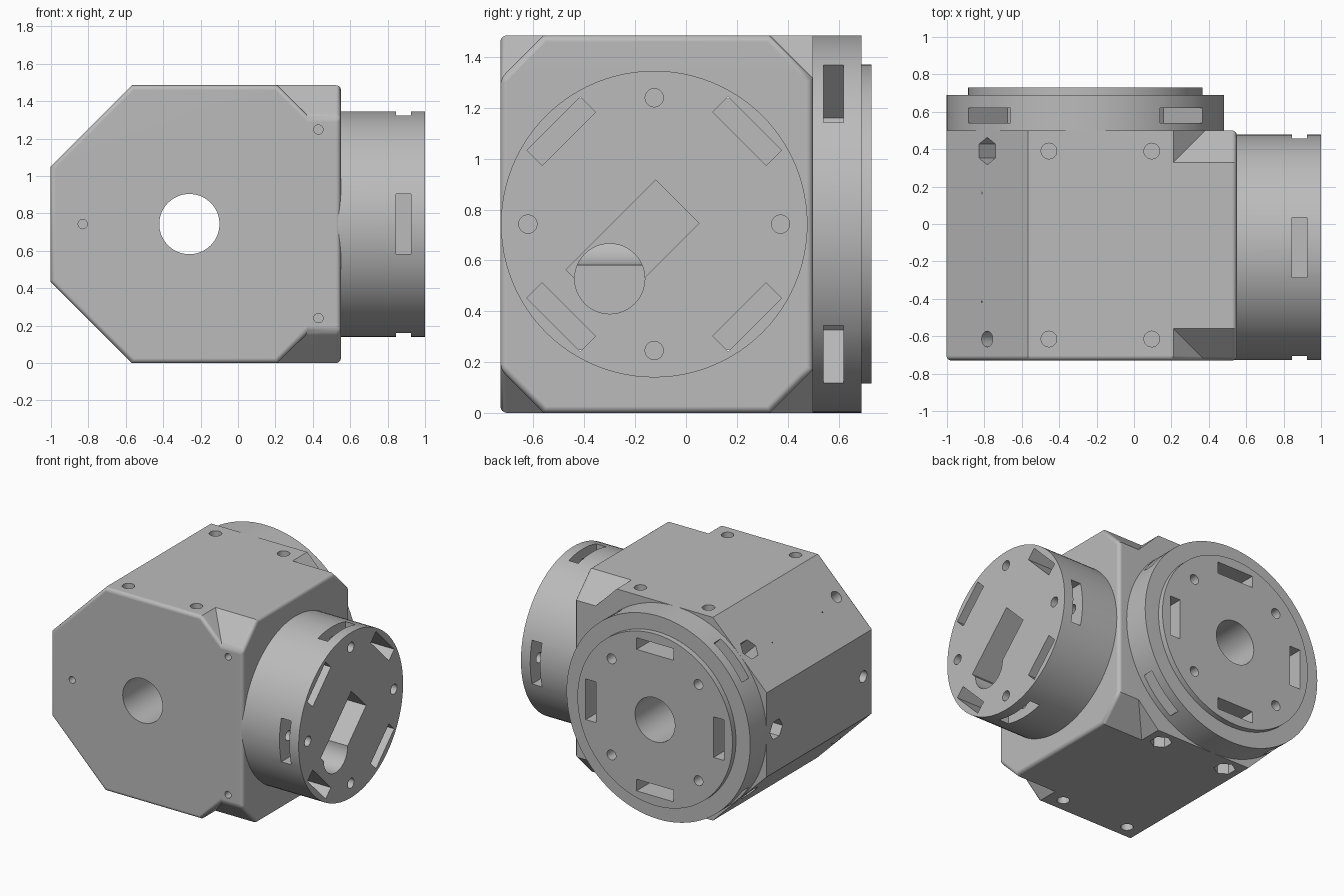
import bpy, bmesh, math
from mathutils import Matrix, Vector

if "Cube" in bpy.data.objects:
    bpy.data.objects.remove(bpy.data.objects["Cube"])

grey = bpy.data.materials.new("matte grey")
grey.use_nodes = True
grey.diffuse_color = (0.5, 0.5, 0.5, 1)
grey.node_tree.nodes["Principled BSDF"].inputs["Base Color"].default_value = (0.5, 0.5, 0.5, 1)

CX, CZ, R = -0.26, 0.7425, 0.7425      # octagon centre and inner radius
FRONT, BACK, SIDE = -0.73, 0.50, 0.55  # housing limits
HUB_Y = -0.125
cutters = bpy.data.collections.new("cutters")
bpy.context.scene.collection.children.link(cutters)


def add_object(name, bm, cutter=False):
    bmesh.ops.recalc_face_normals(bm, faces=bm.faces)
    mesh = bpy.data.meshes.new(name)
    bm.to_mesh(mesh)
    bm.free()
    mesh.materials.append(grey)
    ob = bpy.data.objects.new(name, mesh)
    (cutters if cutter else bpy.context.scene.collection).objects.link(ob)
    ob.hide_render = cutter
    return ob


def frame(origin, x, y, z):
    m = Matrix((x, y, z)).transposed().to_4x4()
    m.translation = Vector(origin)
    return m


def at(m, x, y, turn=0):
    return m @ Matrix.Translation((x, y, 0)) @ Matrix.Rotation(turn, 4, 'Z')


def round_part(name, m, radius, low, high, sides=96, cutter=True):
    bm = bmesh.new()
    place = m @ Matrix.Translation((0, 0, (low + high) / 2))
    bmesh.ops.create_cone(bm, cap_ends=True, segments=sides, radius1=radius,
                          radius2=radius, depth=high - low, matrix=place)
    return add_object(name, bm, cutter)


def box_cut(name, m, size_x, size_y, low, high):
    bm = bmesh.new()
    place = m @ Matrix.Translation((0, 0, (low + high) / 2))
    bmesh.ops.create_cube(bm, size=1, matrix=place @ Matrix.Diagonal((size_x, size_y, high - low, 1)))
    return add_object(name, bm, True)


def apply_modifiers(ob):
    bpy.context.view_layer.update()
    done = ob.evaluated_get(bpy.context.evaluated_depsgraph_get())
    mesh = bpy.data.meshes.new_from_object(done)
    ob.modifiers.clear()
    ob.data = mesh


def cut_with_all(ob):
    mod = ob.modifiers.new("cuts", 'BOOLEAN')
    mod.operation, mod.solver = 'DIFFERENCE', 'EXACT'
    mod.operand_type, mod.collection = 'COLLECTION', cutters
    apply_modifiers(ob)


def clear_cutters():
    for ob in list(cutters.objects):
        bpy.data.objects.remove(ob)


# Housing: half octagon on one side, square on the other
half = R * math.tan(math.pi / 8)
profile = [(SIDE, 0), (SIDE, 2 * R), (CX - half, 2 * R), (CX - R, CZ + half),
           (CX - R, CZ - half), (CX - half, 0)]
bm = bmesh.new()
face = bm.faces.new([bm.verts.new((x, FRONT, z)) for x, z in profile])
grown = bmesh.ops.extrude_face_region(bm, geom=[face])
bmesh.ops.translate(bm, vec=(0, BACK - FRONT, 0),
                    verts=[v for v in grown["geom"] if isinstance(v, bmesh.types.BMVert)])
housing = add_object("housing", bm)

# Clipped corners around the hub, each ending in a ramp
leg, over = 0.17, 0.05
for y0, sy in ((FRONT, 1), (BACK, -1)):
    for z0, sz in ((0, 1), (2 * R, -1)):
        bm = bmesh.new()
        for a, b in ((-over, -over), (leg + over, -over), (-over, leg + over)):
            for x in (0.21 + b, 0.8):
                bm.verts.new((x, y0 + sy * a, z0 + sz * b))
        bmesh.ops.convex_hull(bm, input=bm.verts)
        add_object("corner_cut", bm, True)
cut_with_all(housing)
clear_cutters()

# Rounded front outline and hub-side outline
bm = bmesh.new()
bm.from_mesh(housing.data)
edges = []
for e in bm.edges:
    mid = (e.verts[0].co + e.verts[1].co) / 2
    if (mid.y < FRONT + 0.01 or mid.x > SIDE - 0.01) and e.is_convex and e.calc_face_angle(0) > 0.3:
        edges.append(e)
bmesh.ops.bevel(bm, geom=edges, offset=0.06, segments=6, profile=0.5, affect='EDGES', clamp_overlap=True)
bm.to_mesh(housing.data)
bm.free()

# Side hub and rear flange
hub_frame = frame((0, HUB_Y, CZ), (0, 1, 0), (0, 0, 1), (1, 0, 0))
rear_frame = frame((CX, 0, CZ), (0, 0, 1), (1, 0, 0), (0, 1, 0))
hub = round_part("side_hub", hub_frame, 0.603, 0.45, 1.0, cutter=False)
flange = round_part("rear_flange", rear_frame, R, BACK, 0.69, cutter=False)
boss = round_part("rear_boss", rear_frame, 0.627, 0.69, 0.73, cutter=False)


# Mounting pattern: screw holes with nut slots, and long slots between them
def mounting(m, top, nut_low, start, slot_end):
    for k in range(4):
        turn = start + k * math.pi / 2
        spoke = m @ Matrix.Rotation(turn, 4, 'Z')
        round_part("screw_hole", at(spoke, 0.497, 0), 0.036, top - 0.35, top + 0.1, 24)
        box_cut("nut_slot", at(spoke, 0.61, 0), 0.36, 0.32, nut_low, nut_low + 0.08)
        between = m @ Matrix.Rotation(turn + math.pi / 4, 4, 'Z')
        box_cut("long_slot", at(between, 0.517, 0), 0.085, 0.297, slot_end, top + 0.1)


mounting(hub_frame, 1.0, 0.845, 0, -0.815)
mounting(rear_frame, 0.73, 0.54, math.pi / 4, 0.2)

# Main bore, hub pocket and cable hole
round_part("main_bore", rear_frame, 0.161, -1, 1, 64)
box_cut("hub_pocket", at(hub_frame, -0.085, -0.088, math.pi / 4), 0.5, 0.24, 0.72, 1.1)
round_part("cable_hole", at(hub_frame, -0.175, -0.215), 0.138, CX, 1.1, 48)

# Assembly holes around the housing: round at the front, hexagonal at the rear
sites = [(k * math.pi / 4, 0) for k in (3, 4, 5)]
sites += [(s * math.pi / 2, x - CX) for s in (1, -1) for x in (-0.455, 0.095)]
for angle, shift in sites:
    out = Vector((math.cos(angle), 0, math.sin(angle)))
    along = Vector((0, 1, 0)).cross(out)
    for y in (-0.615, 0.39):
        spot = Vector((CX + shift, y, CZ)) + out * R
        m = frame(spot, along, (0, 1, 0), out)
        hexagonal = y > 0 and not (shift and angle > 0)
        round_part("assembly_hole", m, 0.073 if hexagonal else 0.042, -0.15, 0.05,
                   6 if hexagonal else 24)

# Small pilot holes in the front
for x, z in ((-0.83, CZ), (0.43, 1.248), (0.43, 0.24)):
    m = frame((x, FRONT, z), (1, 0, 0), (0, 0, 1), (0, -1, 0))
    round_part("pilot_hole", m, 0.025, -0.15, 0.05, 20)

# Cut every part, then shade with crisp flats
for ob in (housing, hub, flange, boss):
    cut_with_all(ob)
clear_cutters()
bpy.data.collections.remove(cutters)
for ob in (housing, hub, flange, boss):
    bpy.ops.object.select_all(action='DESELECT')
    ob.select_set(True)
    bpy.context.view_layer.objects.active = ob
    bpy.ops.object.shade_smooth_by_angle(angle=math.radians(30))
    normals = ob.modifiers.new("flat normals", 'WEIGHTED_NORMAL')
    normals.keep_sharp = True
